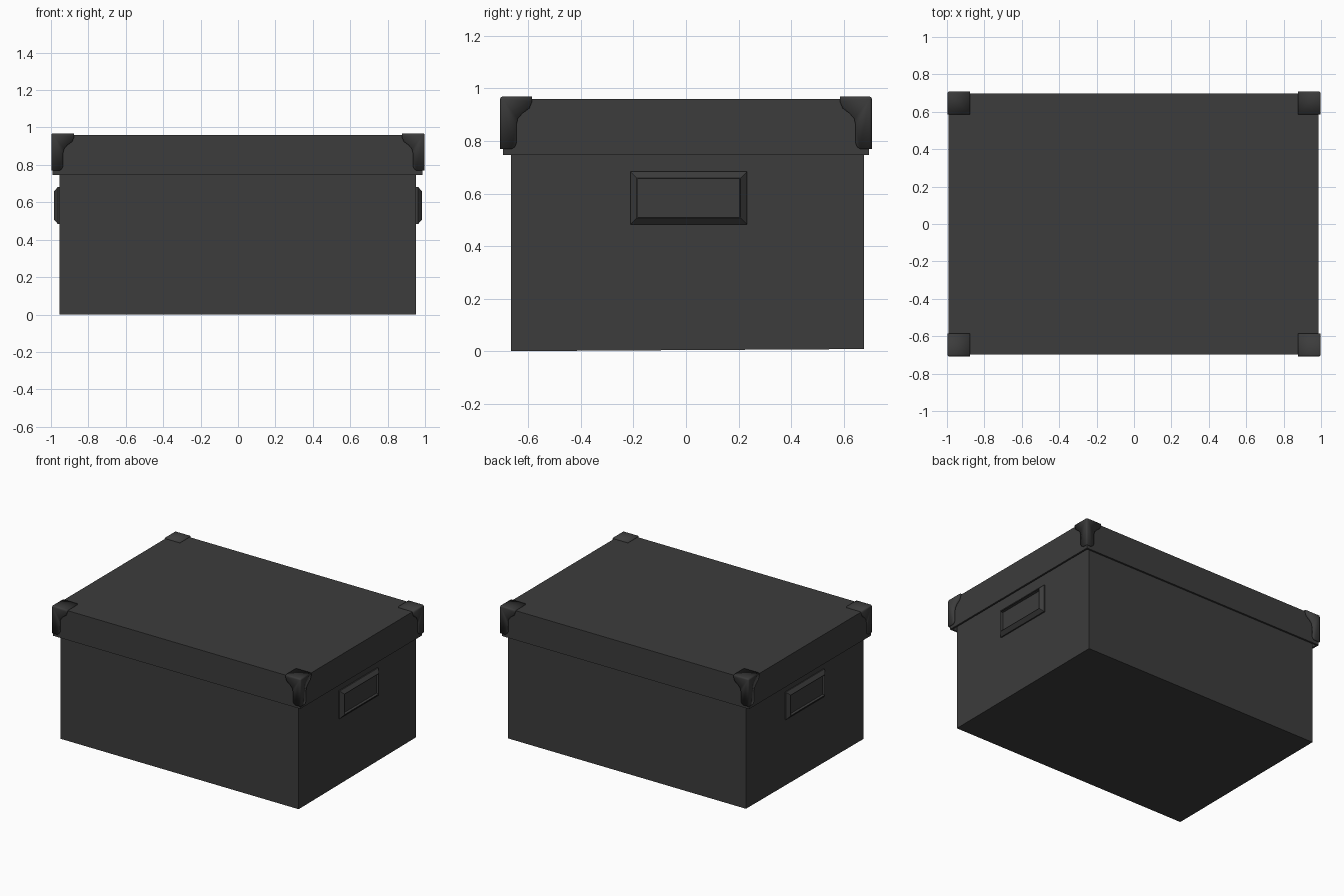
import bpy, bmesh
from mathutils import Vector

old = bpy.data.objects.get("Cube")
if old:
    bpy.data.objects.remove(old, do_unlink=True)

charcoal = bpy.data.materials.new("charcoal")
charcoal.use_nodes = True
colour = (0.045, 0.045, 0.045, 1)
charcoal.diffuse_color = colour
charcoal.node_tree.nodes["Principled BSDF"].inputs["Base Color"].default_value = colour


def finish(bm, name):
    mesh = bpy.data.meshes.new(name)
    bm.to_mesh(mesh)
    bm.free()
    mesh.materials.append(charcoal)
    obj = bpy.data.objects.new(name, mesh)
    bpy.context.collection.objects.link(obj)
    return obj


def box(low, high):
    low, high = Vector(low), Vector(high)
    bm = bmesh.new()
    bmesh.ops.create_cube(bm, size=1)
    size, centre = high - low, (low + high) / 2
    for v in bm.verts:
        v.co = Vector(a * b for a, b in zip(v.co, size)) + centre
    bm.normal_update()
    return bm


def face_towards(bm, direction):
    bm.normal_update()
    return max(bm.faces, key=lambda f: f.normal.dot(Vector(direction)))


def hollow(bm, direction, wall, depth):
    """Inset the face pointing along direction and push it inwards."""
    face = face_towards(bm, direction)
    bmesh.ops.inset_individual(bm, faces=[face], thickness=wall)
    inner = bmesh.ops.extrude_discrete_faces(bm, faces=[face])["faces"][0]
    bmesh.ops.translate(bm, verts=inner.verts, vec=Vector(direction) * -depth)


# Box body, open at the top under the lid, its base rising slightly at the back
bm = box((-0.955, -0.667, 0), (0.953, 0.678, 0.93))
hollow(bm, (0, 0, 1), 0.02, 0.9)
for v in bm.verts:
    if v.co.z < 0.01 and v.co.y > 0:
        v.co.z = 0.008
finish(bm, "box_body")

# Lid, open underneath
bm = box((-0.993, -0.697, 0.747), (0.987, 0.697, 0.96))
hollow(bm, (0, 0, -1), 0.018, 0.19)
finish(bm, "lid")

# Side handles: bevelled frame around a recessed panel
for side, name in ((1, "left_handle"), (-1, "right_handle")):
    bm = box((0.94, -0.212, 0.483), (0.962, 0.232, 0.683))
    outer = face_towards(bm, (1, 0, 0))
    bmesh.ops.inset_individual(bm, faces=[outer], thickness=0.034, depth=0.022)
    bmesh.ops.inset_individual(bm, faces=[outer], thickness=0.004)
    bmesh.ops.inset_individual(bm, faces=[outer], thickness=0.002, depth=-0.018)
    for v in bm.verts:
        v.co.x *= side
    bmesh.ops.recalc_face_normals(bm, faces=bm.faces)
    finish(bm, name)

# Lid corner guards: (distance from the corner, height) along one curved flange
FLANGE = [(0.122, 0.95), (0.112, 0.925), (0.085, 0.905), (0.068, 0.885),
          (0.062, 0.86), (0.062, 0.79), (0.056, 0.777), (0.045, 0.77)]
X, Y, TOP, ARM = 0.998, 0.708, 0.969, 0.122


def corner_guard(name, sx, sy):
    bm = bmesh.new()

    def vert(dx, dy, z):
        return bm.verts.new((sx * (X - dx), sy * (Y - dy), z))

    tip, foot = vert(0, 0, TOP), vert(0, 0, FLANGE[-1][1])
    along_x, along_y, inner = vert(ARM, 0, TOP), vert(0, ARM, TOP), vert(ARM, ARM, TOP)
    top = bm.faces.new((tip, along_x, inner, along_y))
    bm.faces.new([tip, along_x] + [vert(d, 0, z) for d, z in FLANGE] + [foot])
    bm.faces.new([tip, along_y] + [vert(0, d, z) for d, z in FLANGE] + [foot])
    bmesh.ops.recalc_face_normals(bm, faces=bm.faces)
    bm.normal_update()
    if top.normal.z < 0:
        bmesh.ops.reverse_faces(bm, faces=bm.faces)
    folds = [e for e in bm.edges if len(e.link_faces) == 2]
    bmesh.ops.bevel(bm, geom=folds, offset=0.01, segments=3, profile=0.5, affect="EDGES")
    guard = finish(bm, name)
    shell = guard.modifiers.new("thickness", "SOLIDIFY")
    shell.thickness = 0.014
    shell.offset = -1
    bpy.ops.object.select_all(action="DESELECT")
    guard.select_set(True)
    bpy.context.view_layer.objects.active = guard
    bpy.ops.object.shade_smooth_by_angle()


for sx, x_name in ((1, "left"), (-1, "right")):
    for sy, y_name in ((-1, "front"), (1, "back")):
        corner_guard(f"{y_name}_{x_name}_corner_guard", sx, sy)
